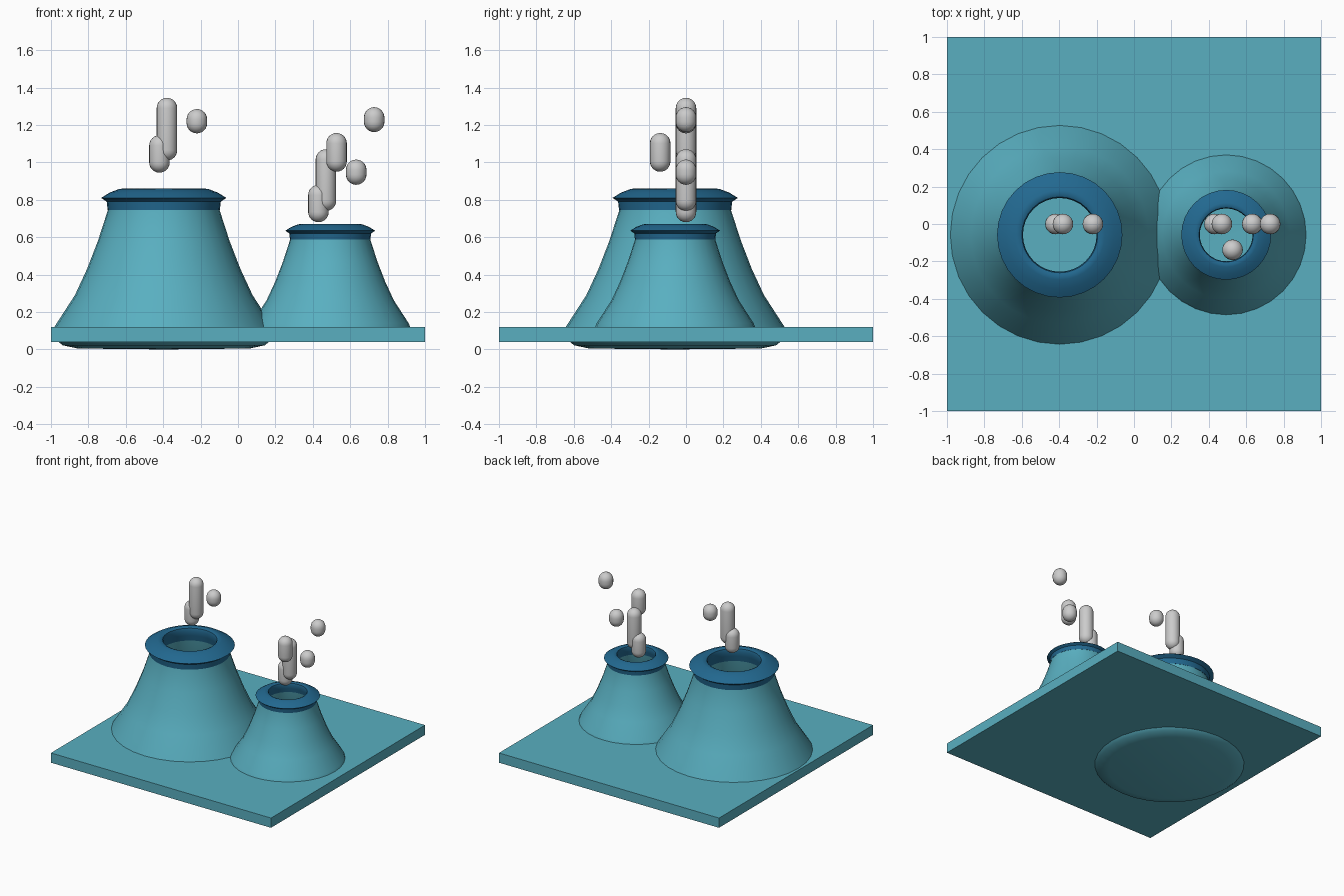
import bpy, bmesh, math

if "Cube" in bpy.data.objects:
    bpy.data.objects.remove(bpy.data.objects["Cube"])


def material(name, color):
    m = bpy.data.materials.new(name)
    m.diffuse_color = color
    m.use_nodes = True
    m.node_tree.nodes["Principled BSDF"].inputs["Base Color"].default_value = m.diffuse_color
    return m


teal = material("teal", (0.10, 0.43, 0.53, 1))
blue = material("blue", (0.016, 0.14, 0.28, 1))


def finish(bm, name, loc, mat=None, smooth=None):
    bmesh.ops.recalc_face_normals(bm, faces=bm.faces)
    me = bpy.data.meshes.new(name)
    bm.to_mesh(me)
    bm.free()
    ob = bpy.data.objects.new(name, me)
    bpy.context.collection.objects.link(ob)
    ob.location = loc
    if mat:
        me.materials.append(mat)
    if smooth:
        bpy.ops.object.select_all(action='DESELECT')
        ob.select_set(True)
        bpy.context.view_layer.objects.active = ob
        bpy.ops.object.shade_smooth_by_angle(angle=math.radians(smooth))
    return ob


def lathe(name, profile, loc, scale=1, mat=None, closed=False, steps=32, smooth=35):
    """Revolve (radius, height) points about z."""
    bm = bmesh.new()
    vs = [bm.verts.new((r * scale, 0, z * scale)) for r, z in profile]
    pairs = list(zip(vs, vs[1:])) + ([(vs[-1], vs[0])] if closed else [])
    edges = [bm.edges.new(p) for p in pairs]
    bmesh.ops.spin(bm, geom=vs + edges, axis=(0, 0, 1), cent=(0, 0, 0),
                   angle=math.tau, steps=steps, use_duplicate=False)
    bmesh.ops.remove_doubles(bm, verts=bm.verts, dist=1e-5)
    return finish(bm, name, loc, mat, smooth)


# Base slab
bm = bmesh.new()
bmesh.ops.create_cube(bm, size=1)
bmesh.ops.scale(bm, vec=(2, 2, 0.08), verts=bm.verts)
finish(bm, "base_slab", (0, 0, 0.08), teal)

# Hollow cooling towers, each with a flared rim
wall = [(0, 0), (0.46, 0.005), (0.54, 0.022), (0.575, 0.05), (0.597, 0.09),
        (0.585, 0.12), (0.475, 0.29), (0.41, 0.43), (0.352, 0.58), (0.297, 0.75),
        (0.295, 0.79), (0.21, 0.79), (0.225, 0.72), (0.27, 0.56), (0.33, 0.41),
        (0.39, 0.27), (0.47, 0.11), (0, 0.10)]
rim = [(0.300, 0.745), (0.305, 0.79), (0.335, 0.81), (0.29, 0.838), (0.24, 0.857),
       (0.22, 0.86), (0.203, 0.852), (0.197, 0.83), (0.205, 0.79), (0.215, 0.745)]
for side, loc, s in (("large", (-0.397, -0.058, 0), 1),
                     ("small", (0.493, -0.058, 0.054), 0.717)):
    lathe(side + "_tower", wall, loc, s, teal)
    lathe(side + "_tower_rim", rim, loc, s, blue, closed=True)

# Steam puffs: upright capsules given as x, y, bottom, top
R = 0.055
puffs = [(-0.42, 0, 0.945, 1.145), (-0.38, 0, 1.01, 1.345), (-0.22, 0, 1.155, 1.285),
         (0.43, 0, 0.68, 0.88), (0.47, 0, 0.74, 1.07), (0.527, -0.138, 0.95, 1.157),
         (0.632, 0, 0.88, 1.015), (0.728, 0, 1.162, 1.295)]
for i, (x, y, lo, hi) in enumerate(puffs, 1):
    h = (hi - lo) / 2 - R
    arc = [math.radians(a) for a in range(0, 91, 15)]
    top = [(R * math.sin(a), h + R * math.cos(a)) for a in arc]
    lathe(f"steam_puff_{i}", top + [(r, -z) for r, z in reversed(top)],
          (x, y, (lo + hi) / 2), steps=20)
